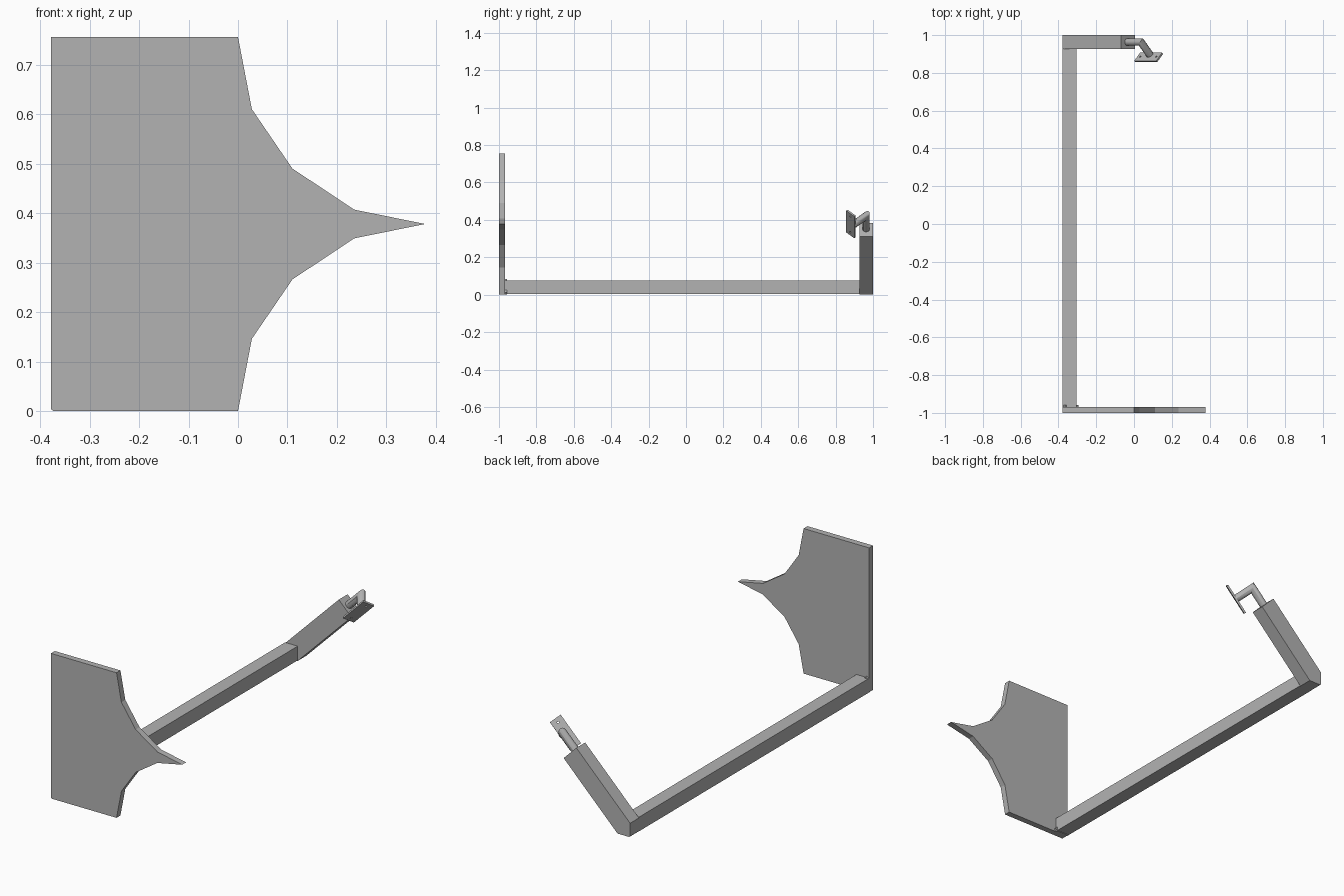
import bpy, bmesh
from math import cos, sin, pi
from mathutils import Vector, Matrix

cube = bpy.data.objects.get("Cube")
if cube:
    bpy.data.objects.remove(cube, do_unlink=True)

grey = bpy.data.materials.new("plain_grey")
grey.use_nodes = True
colour = (0.45, 0.45, 0.45, 1)
grey.diffuse_color = colour
grey.node_tree.nodes["Principled BSDF"].inputs["Base Color"].default_value = colour


def finish(name, bm):
    bmesh.ops.recalc_face_normals(bm, faces=bm.faces)
    mesh = bpy.data.meshes.new(name)
    bm.to_mesh(mesh)
    bm.free()
    mesh.materials.append(grey)
    ob = bpy.data.objects.new(name, mesh)
    bpy.context.collection.objects.link(ob)
    return ob


def prism(name, outline, y0, y1):
    """Extrude an x-z outline from y0 to y1."""
    bm = bmesh.new()
    face = bm.faces.new([bm.verts.new((x, y0, z)) for x, z in outline])
    new = bmesh.ops.extrude_face_region(bm, geom=[face])["geom"]
    verts = [v for v in new if isinstance(v, bmesh.types.BMVert)]
    bmesh.ops.translate(bm, verts=verts, vec=(0, y1 - y0, 0))
    return finish(name, bm)


# Front blade: concave sides meeting in a point, mirrored about mid height
L, MID, W = -0.378, 0.378, 0.073
upper = [(0, 0.756), (0.028, 0.61), (0.11, 0.49), (0.235, 0.407)]
lower = [(x, 2 * MID - z) for x, z in reversed(upper)]
prism("front_blade", upper + [(MID, MID)] + lower
      + [(L + 0.005, 0), (L, 0.005), (L, 0.756)], -1, -0.968)

# Long square beam
prism("long_beam", [(L, 0.003), (L + W, 0.003), (L + W, 0.077), (L, 0.077)], -0.97, 0.928)


# Diagonal pieces rising at 45 degrees from the beam ends
def diagonal(name, rise, y0, y1):
    prism(name, [(L + 0.005, 0), (L + W, 0), (L + W + rise, rise),
                 (L + rise, W + rise), (L, W), (L, 0.005)], y0, y1)


diagonal("rear_arm", 0.31, 0.927, 1)
diagonal("front_joint", 0.012, -0.97, -0.957)

# Axes of the mount: along the arm, towards the pad, across the pad
along = Vector((1, 0, 1)).normalized()
out = Vector((0.5, -0.5 ** 0.5, -0.5))
across = out.cross(along)

# Bent round rod with a mitred elbow
elbow = Vector((0.037, 0.963, 0.422))
R, N = 0.02, 12
bm = bmesh.new()
rings = []
for centre, u in ((elbow - along * 0.12, out), (elbow, out - along),
                  (elbow + out * 0.098, -along)):
    side = along.cross(out)
    rings.append([bm.verts.new(centre + R * (u * cos(2 * pi * i / N) + side * sin(2 * pi * i / N)))
                  for i in range(N)])
for a, b in zip(rings, rings[1:]):
    for i in range(N):
        j = (i + 1) % N
        bm.faces.new((a[i], a[j], b[j], b[i]))
bm.faces.new(rings[0])
bm.faces.new(rings[-1])
rod = finish("bent_rod", bm)

# Thin rectangular pad
frame = Matrix((along, across, out)).transposed().to_4x4()
frame.translation = (0.0775, 0.882, 0.378)
bm = bmesh.new()
bmesh.ops.create_cube(bm, size=1, matrix=frame @ Matrix.Diagonal((0.165, 0.062, 0.01, 1)))
pad = finish("mount_pad", bm)

# Screw holes near the ends of the pad
bm = bmesh.new()
for s in (-1, 1):
    bmesh.ops.create_cone(bm, cap_ends=True, segments=12, radius1=0.005, radius2=0.005, depth=0.05,
                          matrix=frame @ Matrix.Translation((s * 0.06, 0, 0)))
cutter = finish("hole_cutter", bm)
cutter.hide_render = True
cutter.hide_viewport = True
holes = pad.modifiers.new("holes", "BOOLEAN")
holes.operation = "DIFFERENCE"
holes.object = cutter

bpy.ops.object.select_all(action="DESELECT")
rod.select_set(True)
bpy.context.view_layer.objects.active = rod
bpy.ops.object.shade_smooth_by_angle()
